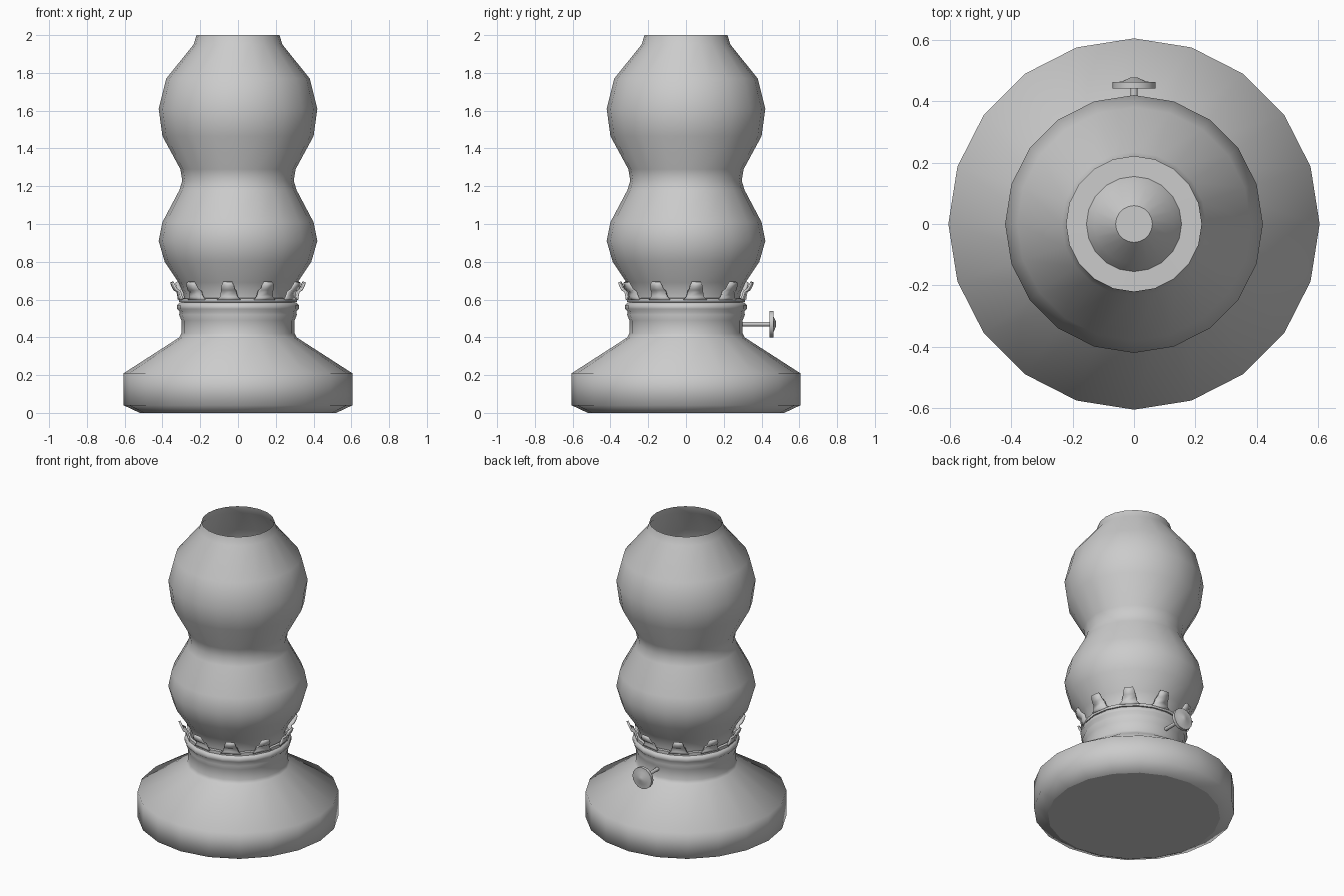
import bpy, bmesh
from math import sin, cos, pi, radians
from mathutils import Matrix, Vector

if "Cube" in bpy.data.objects:
    bpy.data.objects.remove(bpy.data.objects["Cube"])


def finish(name, bm, angle, solid=0.0):
    bmesh.ops.recalc_face_normals(bm, faces=bm.faces)
    me = bpy.data.meshes.new(name)
    bm.to_mesh(me)
    bm.free()
    ob = bpy.data.objects.new(name, me)
    bpy.context.collection.objects.link(ob)
    bpy.ops.object.select_all(action='DESELECT')
    ob.select_set(True)
    bpy.context.view_layer.objects.active = ob
    bpy.ops.object.shade_smooth_by_angle(angle=radians(angle))
    if solid:
        m = ob.modifiers.new("thickness", 'SOLIDIFY')
        m.thickness = solid
        m.offset = 0
    return ob


def lathe(name, profile, sides=20, angle=70, cap_start=False, cap_end=False, matrix=None):
    """Revolve an (r, z) profile about z."""
    bm = bmesh.new()
    rings = [[bm.verts.new((r * cos(2 * pi * i / sides), r * sin(2 * pi * i / sides), z))
              for i in range(sides)] for r, z in profile]
    for a, b in zip(rings, rings[1:]):
        for i in range(sides):
            j = (i + 1) % sides
            bm.faces.new((a[i], a[j], b[j], b[i]))
    if cap_start:
        bm.faces.new(rings[0])
    if cap_end:
        bm.faces.new(rings[-1])
    if matrix:
        bm.transform(matrix)
    return finish(name, bm, angle)


# Fuel reservoir with neck and rolled collar
lathe("reservoir", [(.52, 0), (.605, .04), (.605, .21), (.31, .40), (.30, .42), (.30, .49),
                    (.312, .52), (.308, .535), (.322, .55), (.322, .57), (.31, .583), (.285, .588)])
lathe("reservoir_bottom", [(.52, 0), (.3, 0)], cap_end=True)

# Burner deck, cone and wick inside the chimney
lathe("burner", [(.295, .588), (.155, .59), (.13, .63), (.06, .71)], angle=30, cap_end=True)

# Glass chimney, open at both ends
lathe("chimney", [(.285, .59), (.288, .63), (.315, .69), (.388, .80), (.42, .91), (.40, 1.01),
                  (.31, 1.18), (.295, 1.23), (.305, 1.29), (.40, 1.465), (.42, 1.61),
                  (.38, 1.77), (.235, 1.95), (.22, 2.0)])

# Gallery ring that carries the prongs
lathe("gallery_ring", [(.295, .585), (.312, .587), (.312, .606), (.295, .608)], angle=40)

# Ten bent, tapered prongs: rows of (radius, z, half width)
bm = bmesh.new()
rows = [(.307, .60, .062), (.311, .615, .047), (.318, .642, .041),
        (.337, .654, .037), (.347, .675, .033), (.354, .692, .025)]
for k in range(10):
    rot = Matrix.Rotation(radians(9 + 36 * k), 3, 'Z')
    prev = None
    for r, z, w in rows:
        cur = [bm.verts.new(rot @ Vector((r, s * w, z))) for s in (-1, 1)]
        if prev:
            bm.faces.new((prev[0], prev[1], cur[1], cur[0]))
        prev = cur
finish("gallery_prongs", bm, 60, solid=.012)

# Wick knob and shaft pointing to the back
to_back = Matrix.Translation((0, 0, .47)) @ Matrix.Rotation(-pi / 2, 4, 'X')
lathe("wick_shaft", [(.012, .28), (.012, .45)], sides=10, matrix=to_back, cap_start=True, cap_end=True)
lathe("wick_knob", [(.02, .442), (.07, .442), (.07, .462), (.04, .464), (.012, .477)], sides=16,
      angle=35, matrix=to_back, cap_start=True, cap_end=True)
